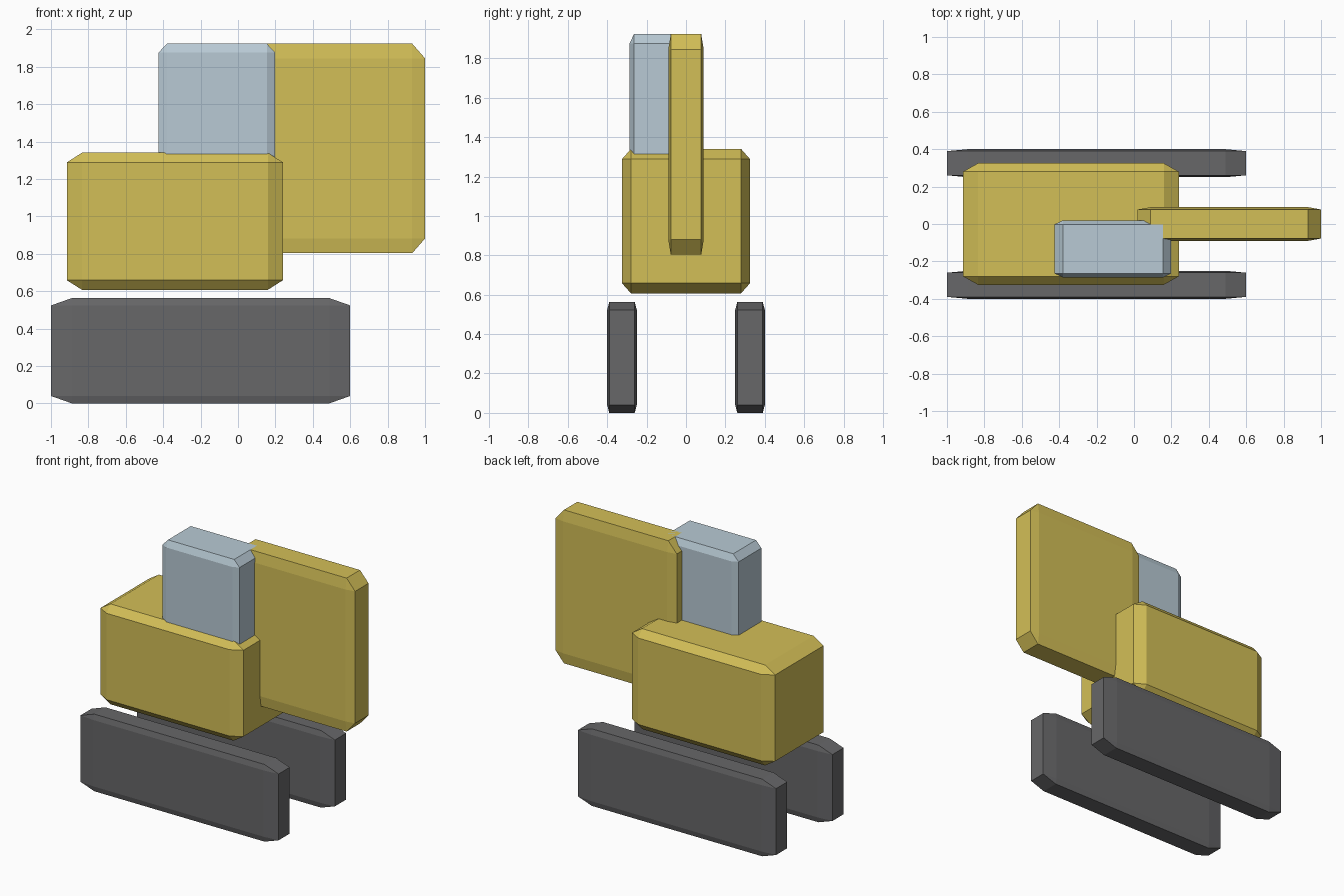
import bpy
import bmesh
from mathutils import Vector

default_cube = bpy.data.objects.get("Cube")
if default_cube:
    bpy.data.objects.remove(default_cube, do_unlink=True)


def make_material(name, rgb):
    mat = bpy.data.materials.new(name)
    mat.use_nodes = True
    color = (*rgb, 1.0)
    mat.diffuse_color = color
    mat.node_tree.nodes["Principled BSDF"].inputs["Base Color"].default_value = color
    return mat


def chamfered_block(name, low, high, mat):
    """Unit cube with chamfered edges, stretched to fill the given bounds."""
    low, high = Vector(low), Vector(high)
    size, centre = high - low, (low + high) / 2
    bm = bmesh.new()
    bmesh.ops.create_cube(bm, size=1)
    bmesh.ops.bevel(bm, geom=bm.edges[:], offset=0.07, offset_type='OFFSET',
                    segments=1, profile=0.5, affect='EDGES')
    bmesh.ops.scale(bm, vec=size, verts=bm.verts)
    bmesh.ops.recalc_face_normals(bm, faces=bm.faces)
    mesh = bpy.data.meshes.new(name)
    bm.to_mesh(mesh)
    bm.free()
    mesh.materials.append(mat)
    obj = bpy.data.objects.new(name, mesh)
    obj.location = centre
    bpy.context.collection.objects.link(obj)
    return obj


yellow = make_material("machine_yellow", (0.65, 0.52, 0.095))
glass = make_material("pale_blue_glass", (0.48, 0.59, 0.66))
rubber = make_material("dark_grey_rubber", (0.135, 0.135, 0.14))

# Pair of tracks
for name, y in (("right_track", -0.325), ("left_track", 0.325)):
    chamfered_block(name, (-1.0, y - 0.075, 0), (0.6, y + 0.075, 0.563), rubber)

# Main body
chamfered_block("body", (-0.915, -0.325, 0.607), (0.24, 0.325, 1.34), yellow)

# Cab, sunk into the body
chamfered_block("cab", (-0.424, -0.286, 1.25), (0.198, 0.02, 1.923), glass)

# Boom slab
chamfered_block("boom", (0.02, -0.09, 0.803), (1.0, 0.09, 1.923), yellow)
